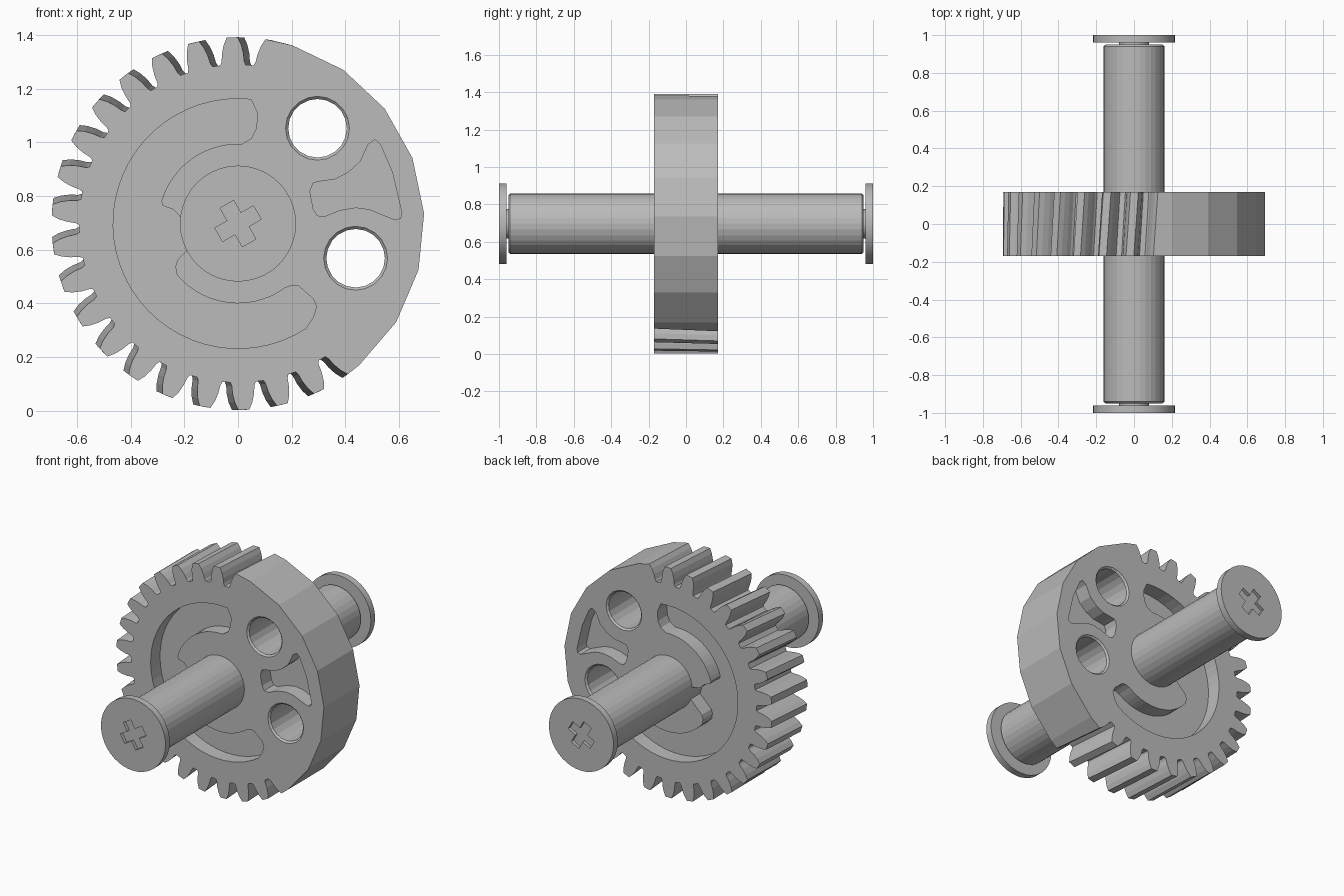
import bpy, bmesh
from math import sin, cos, pi, radians, hypot, atan2

if "Cube" in bpy.data.objects:
    bpy.data.objects.remove(bpy.data.objects["Cube"], do_unlink=True)

CZ = 0.697          # axle height
HALF = 0.17         # half thickness of the gear
DEPTH = 0.09        # pocket depth

grey = bpy.data.materials.new("light_grey")
grey.use_nodes = True
grey.diffuse_color = (0.5, 0.5, 0.5, 1)
grey.node_tree.nodes["Principled BSDF"].inputs["Base Color"].default_value = (0.5, 0.5, 0.5, 1)


def polar(r, deg):
    return r * cos(radians(deg)), r * sin(radians(deg))


def arc(r, a, b, n):
    return [polar(r, a + (b - a) * i / n) for i in range(n + 1)]


def loft(name, sections):
    """Skin equal-length (x, z) outlines placed at successive y, capped at both ends."""
    bm = bmesh.new()
    rings = [[bm.verts.new((x, y, z)) for x, z in pts] for y, pts in sections]
    n = len(rings[0])
    for a, b in zip(rings, rings[1:]):
        for i in range(n):
            j = (i + 1) % n
            bm.faces.new((a[i], a[j], b[j], b[i]))
    bm.faces.new(rings[0])
    bm.faces.new(rings[-1])
    bmesh.ops.recalc_face_normals(bm, faces=bm.faces)
    mesh = bpy.data.meshes.new(name)
    bm.to_mesh(mesh)
    bm.free()
    mesh.materials.append(grey)
    obj = bpy.data.objects.new(name, mesh)
    obj.location.z = CZ
    bpy.context.collection.objects.link(obj)
    return obj


def lathe(name, profile, sides, x=0, z=0):
    """Turned part along y from (y, radius) pairs."""
    return loft(name, [(y, [(x + r * cos(2 * pi * i / sides), z + r * sin(2 * pi * i / sides))
                            for i in range(sides)]) for y, r in profile])


def cut(target, cutter):
    cutter.hide_render = True
    mod = target.modifiers.new("cut", "BOOLEAN")
    mod.operation = "DIFFERENCE"
    mod.solver = "EXACT"
    mod.object = cutter
    bpy.context.view_layer.objects.active = target
    bpy.ops.object.modifier_apply(modifier=mod.name)
    bpy.data.objects.remove(cutter, do_unlink=True)


# Gear outline: helical teeth around the left, plain faceted rim on the right
ROOT, TIP = 0.592, 0.694
FLANK = [(ROOT, 4.6), (0.605, 4.0), (0.635, 3.6), (0.667, 2.8), (TIP, 1.7)]
FIRST, PITCH, COUNT = 91.8, 12, 18


def gear_outline(twist):
    pts = [polar(r, FIRST - PITCH + w + twist) for r, w in reversed(FLANK)]
    for k in range(COUNT):
        a = FIRST + PITCH * k + twist
        pts += [polar(r, a - w) for r, w in FLANK]
        pts += [polar(r, a + w) for r, w in reversed(FLANK)]
    end = FIRST + PITCH * COUNT + twist
    pts += [polar(r, end - w) for r, w in FLANK]
    return pts + [polar(TIP, -49.4 + 17.5 * i) for i in range(8)]


gear = loft("gear", [(-HALF, gear_outline(0)), (HALF, gear_outline(-2))])

# Two round through holes with a chamfered rim
for x, z in ((0.296, 0.355), (0.438, -0.129)):
    cut(gear, lathe("hole_cutter", [(-HALF - 0.01, 0.129), (-HALF + 0.01, 0.109),
                                    (HALF - 0.01, 0.109), (HALF + 0.01, 0.129)], 20, x, z))

# Curved pockets on both faces
long_pocket = (arc(0.465, 84, 303, 36)
               + [(0.28, -0.35), (0.292, -0.31), (0.28, -0.28), (0.225, -0.232), (0.2, -0.23)]
               + arc(0.297, 306, 220, 14)
               + [(-0.233, -0.16), (-0.225, -0.135), (-0.15, -0.06), (-0.15, 0.01),
                  (-0.215, 0.025), (-0.24, 0.052), (-0.28, 0.067)]
               + arc(0.297, 164, 87, 14) + [(0.05, 0.318), (0.068, 0.355), (0.073, 0.41)])
short_pocket = [(0.51, 0.313), (0.53, 0.295), (0.575, 0.19), (0.61, 0.04), (0.605, 0.02),
                (0.585, 0.014), (0.545, 0.03), (0.49, 0.053), (0.44, 0.06), (0.38, 0.05),
                (0.32, 0.026), (0.295, 0.03), (0.28, 0.055), (0.268, 0.12), (0.28, 0.152),
                (0.31, 0.158), (0.36, 0.165), (0.41, 0.19), (0.455, 0.23), (0.485, 0.295)]
for side in (-1, 1):
    for pts in (long_pocket, short_pocket):
        cut(gear, loft("pocket_cutter", [(side * (HALF - DEPTH), pts), (side * (HALF + 0.05), pts)]))

# Axle with chamfered ends
lathe("axle", [(-0.95, 0.15), (-0.94, 0.162), (0.94, 0.162), (0.95, 0.15)], 32)

# End caps, each on a thin neck, with a cross-shaped recess
L, W = 0.083, 0.029
cross = [(W, L), (-W, L), (-W, W), (-L, W), (-L, -W), (-W, -W),
         (-W, -L), (W, -L), (W, -W), (L, -W), (L, W), (W, W)]
cross = [polar(hypot(x, z), math_deg + 30) for x, z in cross
         for math_deg in (atan2(z, x) * 180 / pi,)]
for side, label in ((-1, "front"), (1, "back")):
    lathe(label + "_neck", [(side * 0.945, 0.08), (side * 0.965, 0.08)], 24)
    cap = lathe(label + "_cap", [(side * 0.96, 0.216), (side * 1.0, 0.216)], 40)
    cut(cap, loft("cross_cutter", [(side * 0.98, cross), (side * 1.05, cross)]))

# Smooth the turned parts, keeping hard edges
for obj in bpy.context.scene.objects:
    obj.select_set(obj.name.endswith(("cap", "neck")))
bpy.context.view_layer.objects.active = bpy.data.objects["front_cap"]
bpy.ops.object.shade_smooth_by_angle(angle=radians(30))
